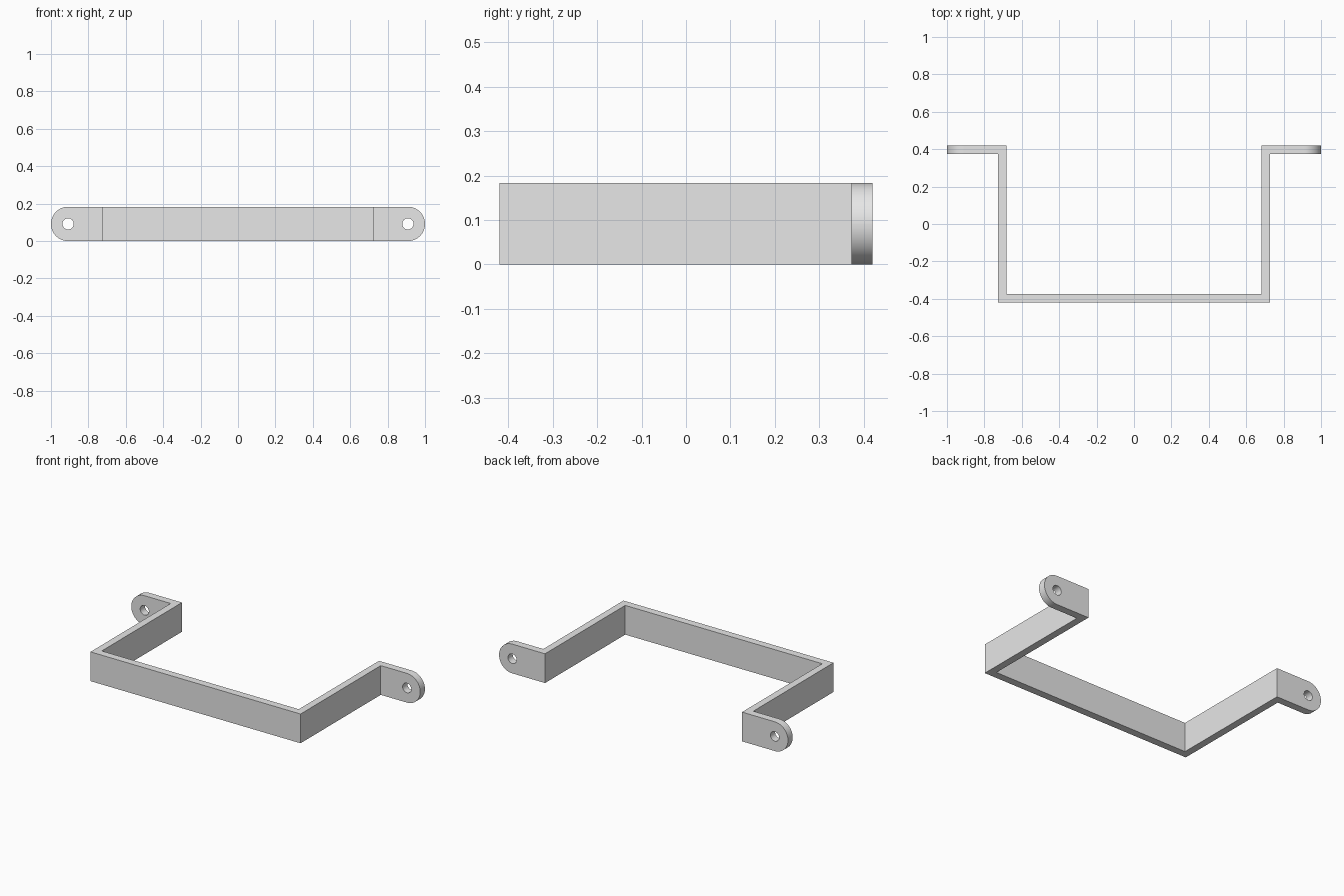
import bpy, bmesh, math

cube = bpy.data.objects.get("Cube")
if cube:
    bpy.data.objects.remove(cube, do_unlink=True)

HEIGHT, DEPTH, THICK = 0.183, 0.42, 0.047
LEG_IN, LEG_OUT = 0.682, 0.727
RADIUS = HEIGHT / 2
HOLE = 0.03

# Grey material
grey = bpy.data.materials.new("plain_grey")
grey.use_nodes = True
colour = (0.8, 0.8, 0.8, 1)
grey.diffuse_color = colour
grey.node_tree.nodes["Principled BSDF"].inputs["Base Color"].default_value = colour

# Bent strip: mirrored plan outline, raised to full height
inner, tab = -DEPTH + THICK, DEPTH - THICK
half = [(LEG_OUT, -DEPTH), (LEG_OUT, tab), (1, tab),
        (1, DEPTH), (LEG_IN, DEPTH), (LEG_IN, inner)]
outline = half + [(-x, y) for x, y in reversed(half)]
bm = bmesh.new()
base = bm.faces.new([bm.verts.new((x, y, 0)) for x, y in outline])
raised = bmesh.ops.extrude_face_region(bm, geom=[base])["geom"]
bmesh.ops.translate(bm, vec=(0, 0, HEIGHT),
                    verts=[v for v in raised if isinstance(v, bmesh.types.BMVert)])
bmesh.ops.recalc_face_normals(bm, faces=bm.faces)

# Fully rounded tab ends
ends = [e for e in bm.edges
        if all(abs(v.co.x) > 0.99 for v in e.verts)
        and abs(e.verts[0].co.z - e.verts[1].co.z) < 0.001]
bmesh.ops.bevel(bm, geom=ends, offset=RADIUS - 0.0002, offset_type='OFFSET',
                segments=16, profile=0.5, affect='EDGES')
bmesh.ops.recalc_face_normals(bm, faces=bm.faces)

mesh = bpy.data.meshes.new("mounting_bracket")
bm.to_mesh(mesh)
bm.free()
mesh.materials.append(grey)
bracket = bpy.data.objects.new("mounting_bracket", mesh)
bpy.context.collection.objects.link(bracket)

# Screw holes through both tabs
for side in (-1, 1):
    bpy.ops.mesh.primitive_cylinder_add(
        vertices=32, radius=HOLE, depth=0.2, rotation=(math.pi / 2, 0, 0),
        location=(side * (1 - RADIUS), DEPTH - THICK / 2, RADIUS))
    cutter = bpy.context.object
    cutter.name = "hole_cutter"
    cutter.hide_render = True
    cutter.data.materials.append(grey)
    bpy.ops.object.select_all(action='DESELECT')
    bracket.select_set(True)
    bpy.context.view_layer.objects.active = bracket
    cut = bracket.modifiers.new("screw_hole", 'BOOLEAN')
    cut.operation = 'DIFFERENCE'
    cut.solver = 'EXACT'
    cut.object = cutter
    bpy.ops.object.modifier_apply(modifier=cut.name)
    bpy.data.objects.remove(cutter, do_unlink=True)

bpy.ops.object.shade_smooth_by_angle(angle=math.radians(30))
